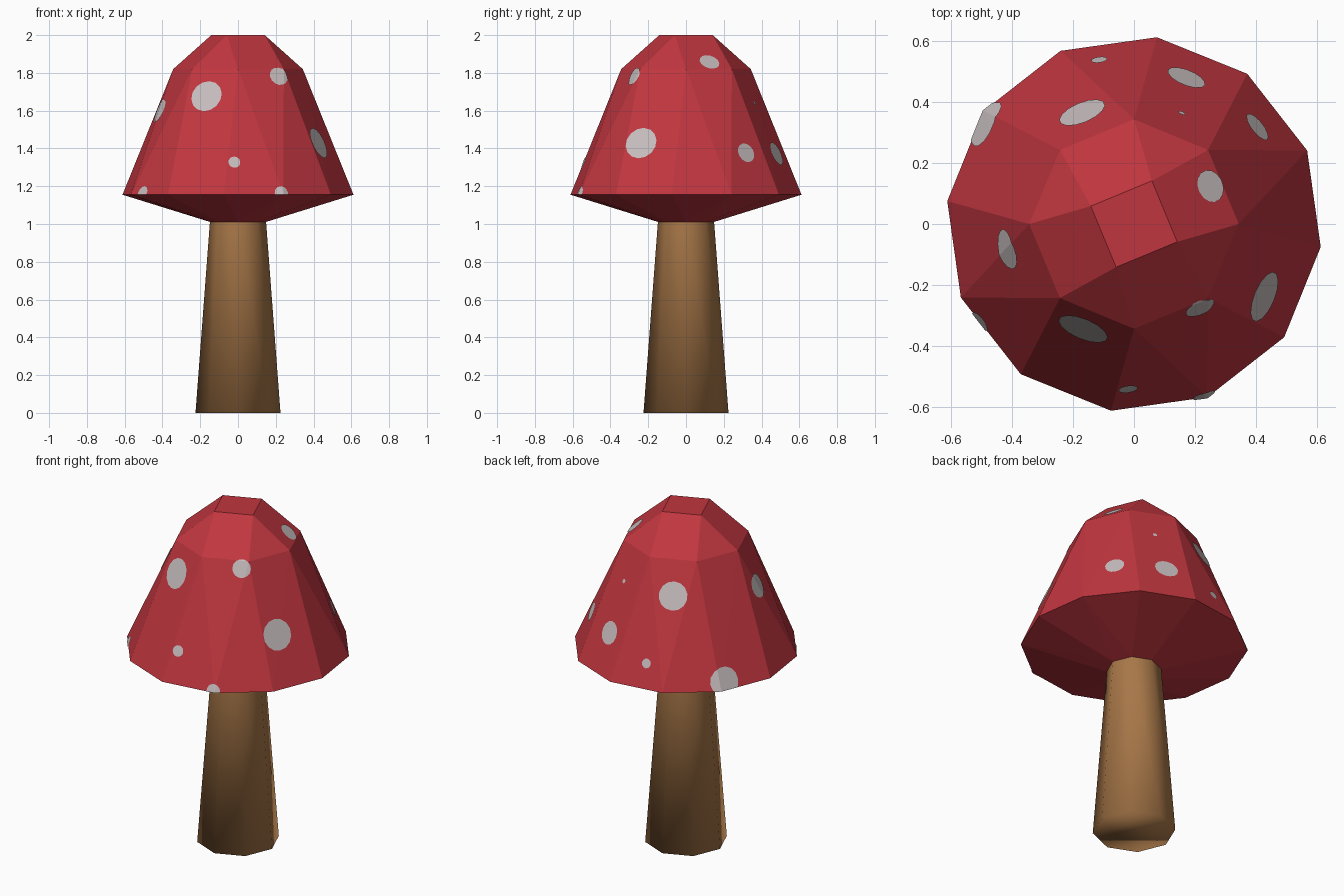
import bpy, bmesh
from math import sin, cos, radians, tau
from mathutils import Vector
from mathutils.bvhtree import BVHTree

cube = bpy.data.objects.get("Cube")
if cube:
    bpy.data.objects.remove(cube)


def material(name, rgb):
    m = bpy.data.materials.new(name)
    m.use_nodes = True
    m.diffuse_color = (*rgb, 1)
    m.node_tree.nodes["Principled BSDF"].inputs["Base Color"].default_value = (*rgb, 1)
    return m


red = material("red", (0.53, 0.037, 0.05))
pale = material("pale_grey", (0.57, 0.51, 0.51))
brown = material("brown", (0.39, 0.185, 0.065))


def add_object(name, bm, mat, smooth=False):
    mesh = bpy.data.meshes.new(name)
    for f in bm.faces:
        f.smooth = smooth
    bm.to_mesh(mesh)
    bm.free()
    mesh.materials.append(mat)
    ob = bpy.data.objects.new(name, mesh)
    bpy.context.collection.objects.link(ob)
    return ob


def cap_shape():
    """Faceted cap: hull over rings of (sides, radius, height, start angle)."""
    bm = bmesh.new()
    rings = [(4, 0.153, 2.0, 67.5), (8, 0.343, 1.82, 0),
             (12, 0.616, 1.155, 23), (8, 0.145, 1.01, 0)]
    for sides, r, z, start in rings:
        for i in range(sides):
            a = radians(start) + tau * i / sides
            bm.verts.new((r * cos(a), r * sin(a), z))
    bmesh.ops.convex_hull(bm, input=bm.verts[:])
    bmesh.ops.recalc_face_normals(bm, faces=bm.faces[:])
    return bm


# Stem: tapered octagon, softly shaded, open where it enters the cap
bm = bmesh.new()
bmesh.ops.create_cone(bm, segments=8, radius1=0.225, radius2=0.148,
                      depth=1.02, cap_ends=True)
bmesh.ops.translate(bm, verts=bm.verts[:], vec=(0, 0, 0.51))
top = max(bm.faces, key=lambda f: f.calc_center_median().z)
bmesh.ops.delete(bm, geom=[top], context='FACES_ONLY')
a0 = min(bm.verts, key=lambda v: abs(v.co.y) + abs(v.co.z))
add_object("stem", bm, brown, smooth=True)

# Cap
shape = cap_shape()
tree = BVHTree.FromBMesh(shape)
add_object("cap", shape, red)

# Spots: patches of the cap surface trimmed to a round outline (x, y, z, radius)
spots = [
    (-0.165, -0.34, 1.675, 0.084), (0.21, -0.26, 1.775, 0.05),
    (0.42, -0.235, 1.425, 0.085), (-0.02, -0.535, 1.325, 0.031),
    (0.23, -0.565, 1.165, 0.036), (-0.505, -0.32, 1.165, 0.037),
    (-0.42, -0.085, 1.6, 0.066), (0.24, 0.12, 1.845, 0.053),
    (0.4, 0.315, 1.375, 0.052), (0.17, 0.475, 1.37, 0.064),
    (0.155, 0.36, 1.64, 0.012), (-0.17, 0.365, 1.64, 0.078),
    (-0.115, 0.545, 1.29, 0.026), (-0.49, 0.33, 1.2, 0.08),
]
SIDES = 14
for n, (x, y, z, r) in enumerate(spots, 1):
    centre, normal, _, _ = tree.find_nearest(Vector((x, y, z)))
    u = normal.orthogonal().normalized()
    v = normal.cross(u)
    bm = cap_shape()
    under = [f for f in bm.faces if f.normal.z < -0.1]
    bmesh.ops.delete(bm, geom=under, context='FACES')
    # Drop the far side, then trim to the outline
    cuts = [(centre - normal * 0.2, -normal)]
    for i in range(SIDES):
        a = tau * i / SIDES
        d = u * cos(a) + v * sin(a)
        cuts.append((centre + d * r, d))
    for co, no in cuts:
        bmesh.ops.bisect_plane(bm, geom=bm.verts[:] + bm.edges[:] + bm.faces[:],
                               plane_co=co, plane_no=no, clear_outer=True)
    bmesh.ops.translate(bm, verts=bm.verts[:], vec=normal * 0.004)
    add_object(f"spot_{n}", bm, pale)
